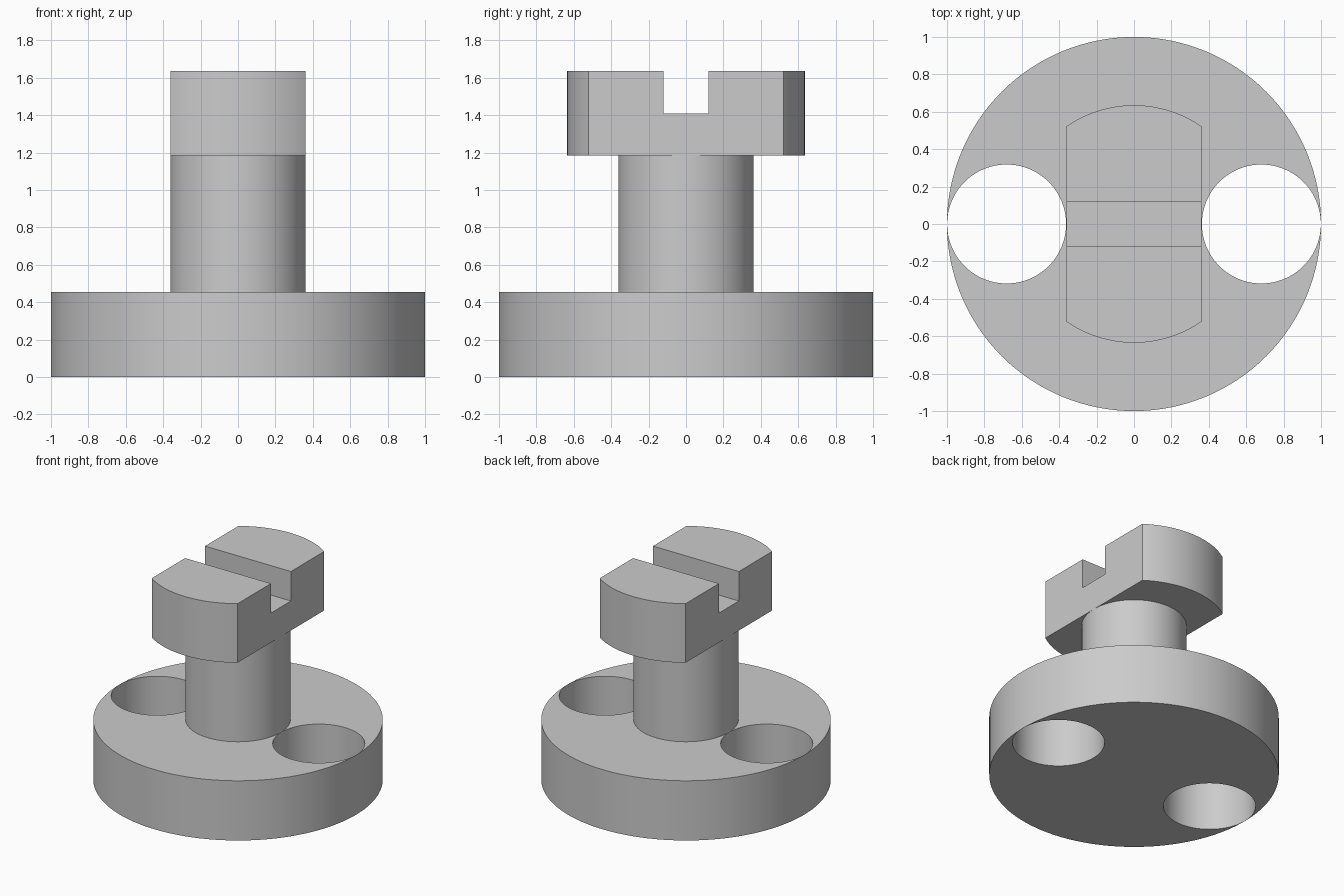
import bpy
import math

cube = bpy.data.objects.get("Cube")
if cube:
    bpy.data.objects.remove(cube, do_unlink=True)

# Single plain metal colour
grey = bpy.data.materials.new("plain_grey")
grey.use_nodes = True
colour = (0.6, 0.6, 0.6, 1)
grey.diffuse_color = colour
grey.node_tree.nodes["Principled BSDF"].inputs["Base Color"].default_value = colour

BASE_TOP, NECK_TOP, SLOT_FLOOR, TOP = 0.455, 1.185, 1.41, 1.635
NECK_R, HEAD_R, HOLE_R = 0.362, 0.635, 0.318


def cylinder(name, radius, z0, z1, x=0, sides=128):
    bpy.ops.mesh.primitive_cylinder_add(
        vertices=sides, radius=radius, depth=z1 - z0, location=(x, 0, (z0 + z1) / 2))
    obj = bpy.context.object
    obj.name = name
    obj.data.materials.append(grey)
    return obj


def box(name, size, centre):
    bpy.ops.mesh.primitive_cube_add(size=1, location=centre)
    obj = bpy.context.object
    obj.name = name
    obj.scale = size
    obj.data.materials.append(grey)
    return obj


def cut(obj, cutter, operation="DIFFERENCE"):
    """Apply a boolean and discard its cutter."""
    cutter.hide_render = True
    bpy.context.view_layer.update()
    mod = obj.modifiers.new("cut", "BOOLEAN")
    mod.operation, mod.solver, mod.object = operation, "EXACT", cutter
    bpy.ops.object.select_all(action="DESELECT")
    obj.select_set(True)
    bpy.context.view_layer.objects.active = obj
    bpy.ops.object.modifier_apply(modifier=mod.name)
    bpy.data.objects.remove(cutter, do_unlink=True)


def smooth(obj):
    bpy.ops.object.select_all(action="DESELECT")
    obj.select_set(True)
    bpy.context.view_layer.objects.active = obj
    bpy.ops.object.shade_smooth_by_angle(angle=math.radians(30))


# Round base with two through holes reaching almost to the rim
base = cylinder("base_disc", 1, 0, BASE_TOP)
for side in (-1, 1):
    cut(base, cylinder("hole_cutter", HOLE_R, -0.1, BASE_TOP + 0.1, side * 0.681))

# Neck
neck = cylinder("neck", NECK_R, BASE_TOP, NECK_TOP)

# Head: a disc with two flats and a cross slot
head = cylinder("slotted_head", HEAD_R, NECK_TOP, TOP)
cut(head, box("flats_cutter", (2 * NECK_R, 2, 2), (0, 0, TOP)), "INTERSECT")
cut(head, box("slot_cutter", (2, 0.24, 0.6), (0, 0, SLOT_FLOOR + 0.3)))

for part in (base, neck, head):
    smooth(part)
